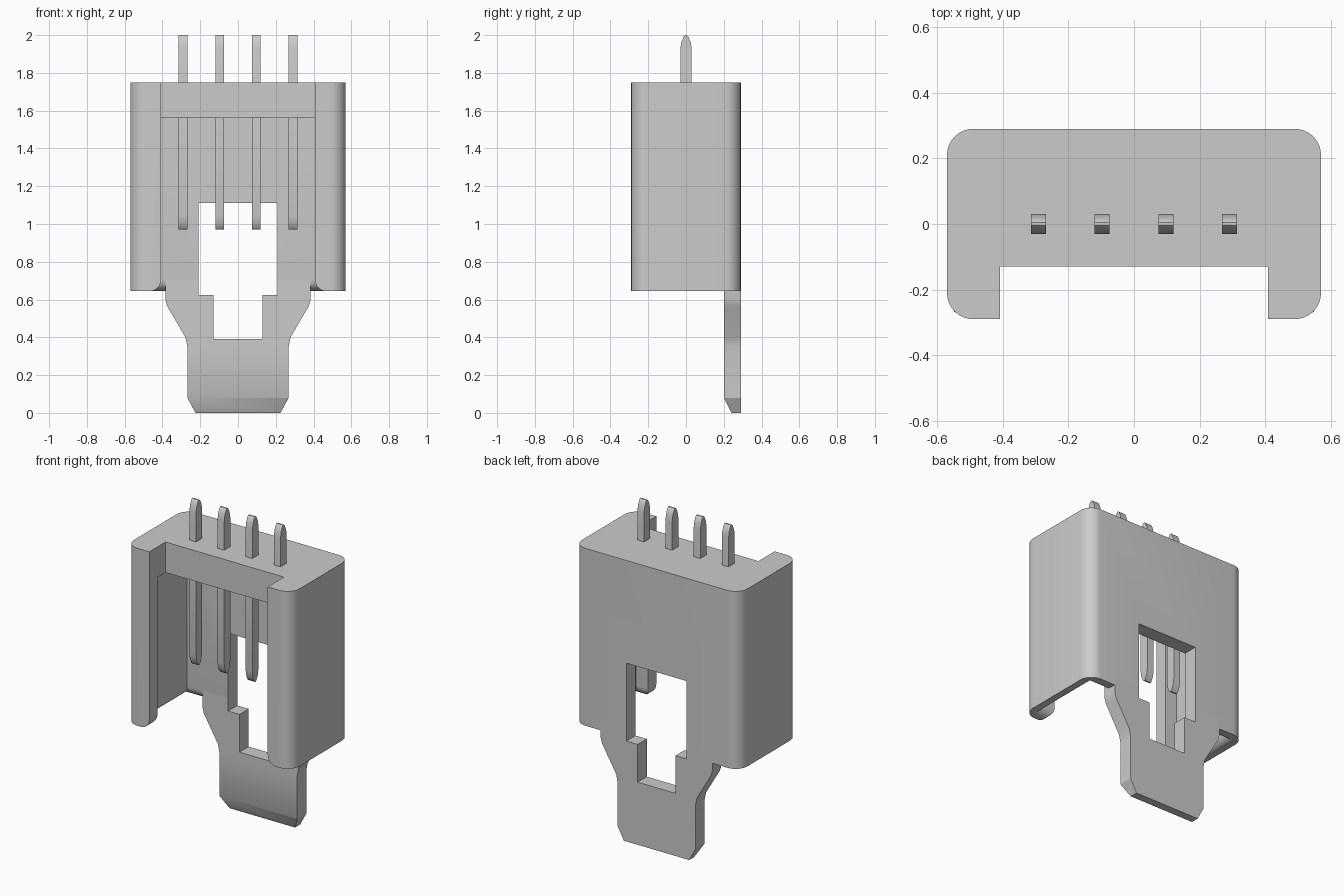
import bpy, bmesh, math
from mathutils import Vector

cube = bpy.data.objects.get("Cube")
if cube:
    bpy.data.objects.remove(cube, do_unlink=True)

grey = bpy.data.materials.new("plain grey")
grey.use_nodes = True
COLOUR = (0.6, 0.6, 0.6, 1)
grey.diffuse_color = COLOUR
grey.node_tree.nodes["Principled BSDF"].inputs["Base Color"].default_value = COLOUR


def prism(name, outline, axis, low, high):
    """Extrude a 2D outline along axis (0=x, 1=y, 2=z)."""
    bm = bmesh.new()
    def place(p):
        c = list(p)
        c.insert(axis, low)
        return bm.verts.new(c)
    face = bm.faces.new([place(p) for p in outline])
    ext = bmesh.ops.extrude_face_region(bm, geom=[face])
    move = Vector((0, 0, 0))
    move[axis] = high - low
    moved = [g for g in ext["geom"] if isinstance(g, bmesh.types.BMVert)]
    bmesh.ops.translate(bm, verts=moved, vec=move)
    bmesh.ops.recalc_face_normals(bm, faces=bm.faces)
    mesh = bpy.data.meshes.new(name)
    bm.to_mesh(mesh)
    bm.free()
    mesh.materials.append(grey)
    obj = bpy.data.objects.new(name, mesh)
    bpy.context.collection.objects.link(obj)
    return obj


def activate(obj):
    bpy.ops.object.select_all(action="DESELECT")
    obj.select_set(True)
    bpy.context.view_layer.objects.active = obj


def smooth(obj):
    activate(obj)
    bpy.ops.object.shade_smooth_by_angle(angle=math.radians(28))


def box(name, x, y, z):
    return prism(name, [(-x, y[0]), (x, y[0]), (x, y[1]), (-x, y[1])], 2, *z)


def mirrored(half):
    return half + [(-x, v) for x, v in reversed(half)]


def carve(obj, cutter):
    activate(obj)
    mod = obj.modifiers.new("cut", "BOOLEAN")
    mod.operation = "DIFFERENCE"
    mod.solver = "EXACT"
    mod.object = cutter
    bpy.ops.object.modifier_apply(modifier=mod.name)
    bpy.data.objects.remove(cutter, do_unlink=True)


# Housing: rounded block with a front notch, open below
W, D, R, BOTTOM, TOP = 0.57, 0.29, 0.08, 0.645, 1.75
SEG = 8

def corner(sy, start):
    angles = [math.radians(start + 90 * i / SEG) for i in range(SEG + 1)]
    return [(W - R + R * math.cos(a), sy * (D - R) + R * math.sin(a)) for a in angles]

half = [(0.408, -0.13), (0.408, -D)] + corner(-1, -90) + corner(1, 0)
housing = prism("housing", mirrored(half), 2, BOTTOM, TOP)
carve(housing, box("cavity_cutter", W - R, (-0.21, 0.2), (0.4, 1.56)))

# Rounded lead-in along the inner lower rim
bm = bmesh.new()
bm.from_mesh(housing.data)
rim = []
for e in bm.edges:
    mid = (e.verts[0].co + e.verts[1].co) / 2
    if all(abs(v.co.z - BOTTOM) < 0.001 for v in e.verts) and abs(mid.x) < 0.5 and -0.26 < mid.y < 0.25:
        rim.append(e)
bmesh.ops.bevel(bm, geom=rim, offset=0.058, segments=6, profile=0.5, affect="EDGES")
bm.to_mesh(housing.data)
bm.free()
carve(housing, box("window_cutter", 0.208, (0.1, 0.4), (0.5, 1.11)))
smooth(housing)

# Locking tab below the back wall, with the stepped lower window
tab_half = [(0.225, 0), (0.268, 0.08), (0.268, 0.35), (0.278, 0.4),
            (0.375, 0.565), (0.385, 0.6), (0.385, 0.705), (0.208, 0.705),
            (0.208, 0.625), (0.13, 0.625), (0.13, 0.39)]
tab = prism("locking_tab", mirrored(tab_half), 1, 0.2, D)
bm = bmesh.new()
bm.from_mesh(tab.data)
bmesh.ops.bisect_plane(bm, geom=bm.verts[:] + bm.edges[:] + bm.faces[:],
                       plane_co=(0, 0, 0.08), plane_no=(0, 0, 1))
for v in bm.verts:
    if v.co.z < 0.01 and v.co.y < 0.25:
        v.co.y = 0.24
bm.to_mesh(tab.data)
bm.free()
smooth(tab)

# Four contact pins with tapered tips
tip = [(0.03, 0.07), (0.024, 0.035), (0.012, 0.008), (0.004, 0)]
lower = [(y, 0.972 + h) for y, h in reversed(tip)]
upper = [(y, 2 - h) for y, h in tip]
for i in range(4):
    x = (i - 1.5) * 0.194
    pin = prism("contact_pin_%d" % (i + 1), mirrored(lower + upper), 0, x - 0.023, x + 0.023)
    smooth(pin)
